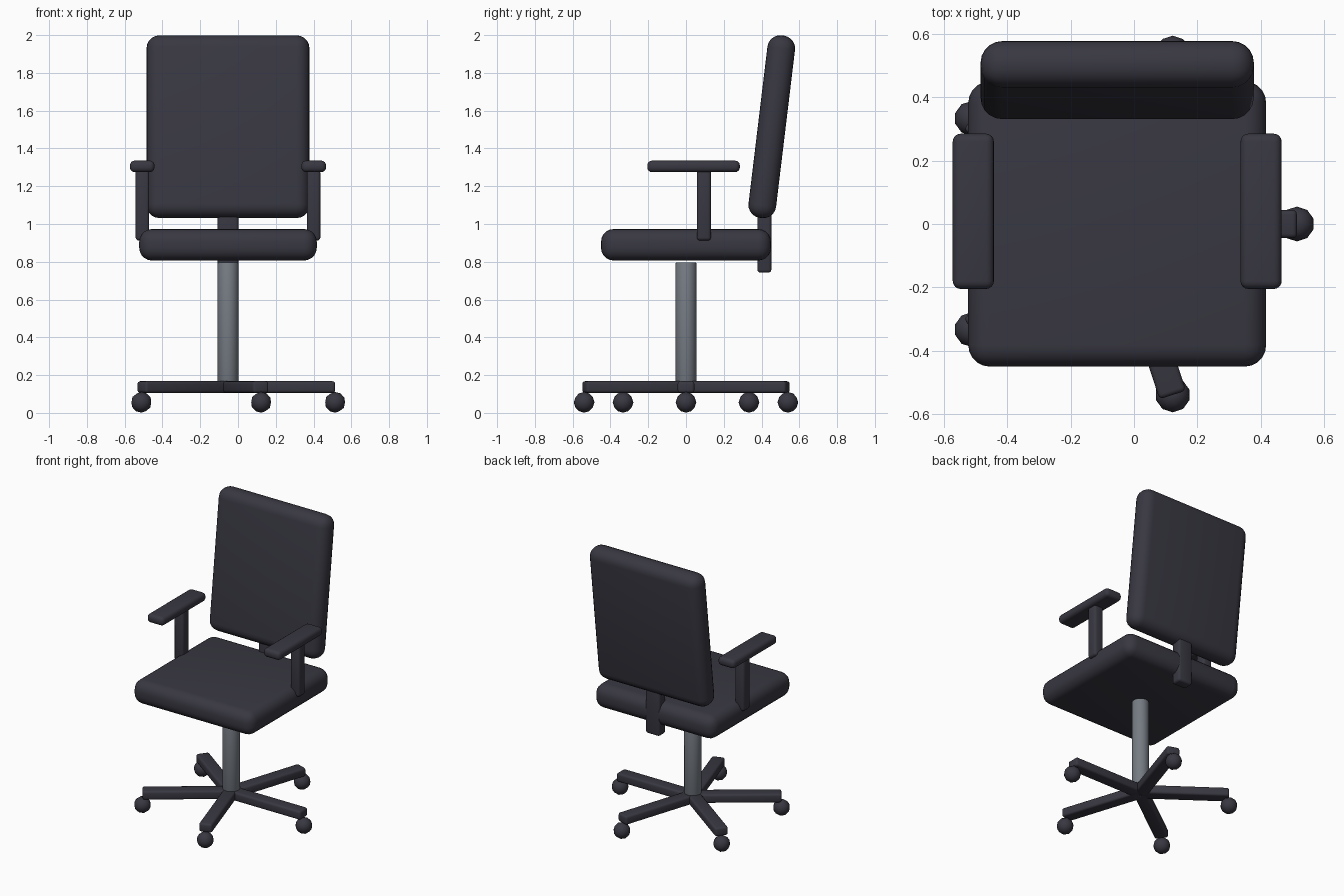
import bpy
from math import radians, cos, sin, tau
from mathutils import Matrix

cube = bpy.data.objects.get("Cube")
if cube:
    bpy.data.objects.remove(cube, do_unlink=True)

CX = -0.053  # seat and column axis; the five-star base reaches further to +x


def material(name, color):
    m = bpy.data.materials.new(name)
    m.use_nodes = True
    m.diffuse_color = (*color, 1)
    m.node_tree.nodes["Principled BSDF"].inputs["Base Color"].default_value = (*color, 1)
    return m


CHARCOAL = material("charcoal", (0.04, 0.039, 0.054))
STEEL = material("steel grey", (0.18, 0.2, 0.23))


def finish(name, mat, bevel=0, segments=4):
    ob = bpy.context.object
    ob.name = name
    ob.data.materials.append(mat)
    if bevel:
        mod = ob.modifiers.new("Rounding", "BEVEL")
        mod.width, mod.segments = bevel, segments
        mod.limit_method = "ANGLE"
        bpy.ops.object.modifier_apply(modifier=mod.name)
    bpy.ops.object.shade_smooth_by_angle(angle=radians(35))
    return ob


def rounded_box(name, centre, size, bevel, segments=4, tilt=0, turn=0):
    bpy.ops.mesh.primitive_cube_add(size=1, location=centre)
    bpy.context.object.data.transform(Matrix.Diagonal((*size, 1)))
    bpy.context.object.rotation_euler = (tilt, 0, turn)
    return finish(name, CHARCOAL, bevel, segments)


# Cushions
rounded_box("seat", (CX, 0, 0.89), (0.94, 0.9, 0.167), 0.068, 5)
rounded_box("backrest", (CX, 0.454, 1.515), (0.862, 0.147, 0.973), 0.068, 5, tilt=-0.12)
rounded_box("back_support", (CX, 0.415, 0.95), (0.11, 0.074, 0.414), 0.015, 3)

# Armrests
for side, s in (("right", -1), ("left", 1)):
    rounded_box(side + "_arm_post", (CX + s * 0.453, 0.095, 1.1), (0.072, 0.074, 0.375), 0.016, 3)
    rounded_box(side + "_arm_pad", (CX + s * 0.454, 0.04, 1.305), (0.13, 0.49, 0.061), 0.025)

# Gas column
bpy.ops.mesh.primitive_cylinder_add(vertices=24, radius=0.055, depth=0.65, location=(CX, 0, 0.472))
finish("column", STEEL, 0.006, 2)

# Five-star base with ball casters
REACH = 0.567
for i in range(5):
    a = i * tau / 5
    x, y = REACH * cos(a), REACH * sin(a)
    rounded_box(f"base_leg_{i + 1}", (CX + x / 2, y / 2, 0.137), (REACH, 0.088, 0.061), 0.014, 3, turn=a)
    bpy.ops.mesh.primitive_ico_sphere_add(subdivisions=2, radius=0.055, location=(CX + x, y, 0.056))
    finish(f"caster_{i + 1}", CHARCOAL)
